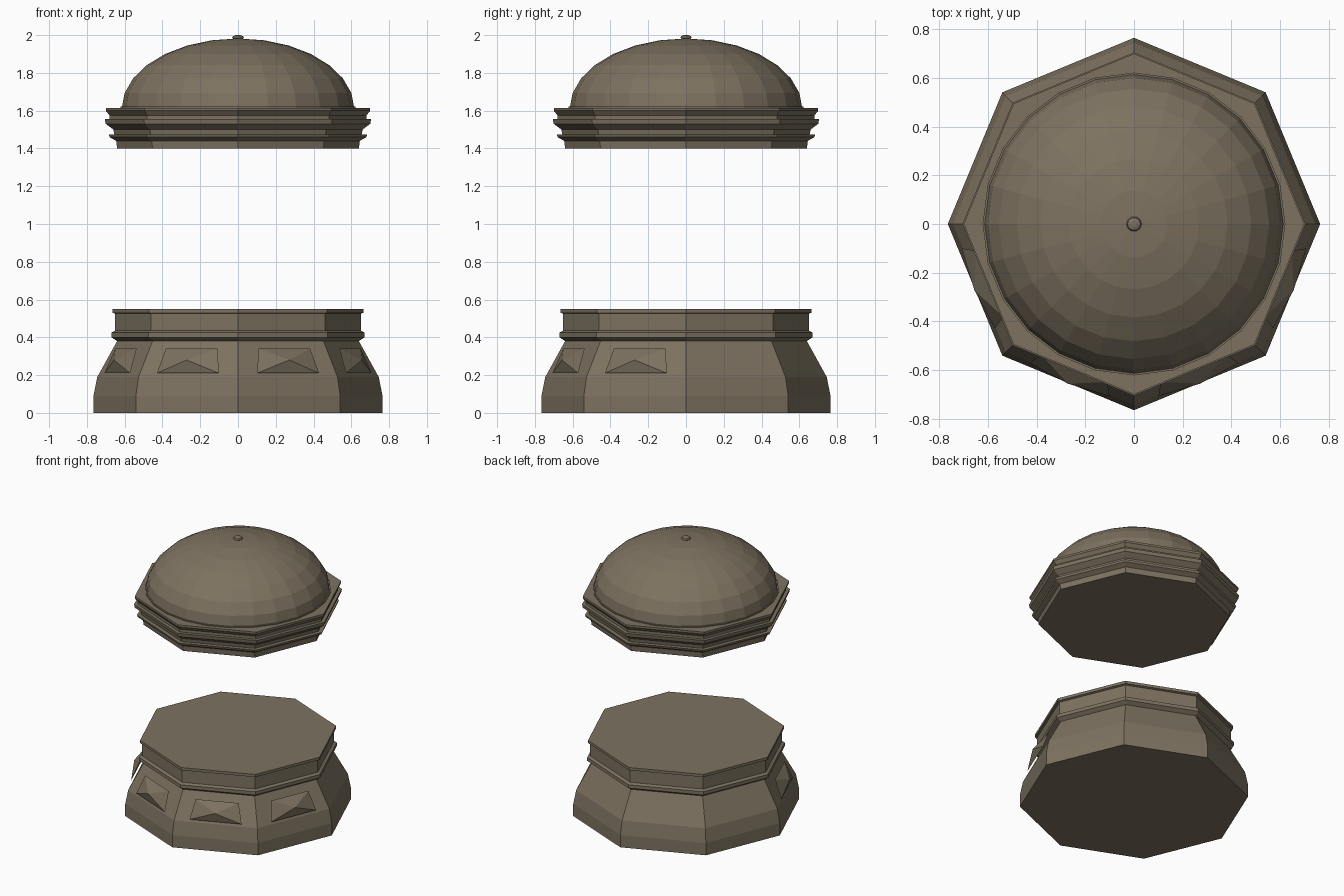
import bpy, bmesh, math
from mathutils import Matrix, Vector

cube = bpy.data.objects.get("Cube")
if cube:
    bpy.data.objects.remove(cube, do_unlink=True)

stone = bpy.data.materials.new("weathered brown stone")
stone.use_nodes = True
COLOR = (0.205, 0.168, 0.117, 1)
stone.diffuse_color = COLOR
stone.node_tree.nodes["Principled BSDF"].inputs["Base Color"].default_value = COLOR


def finish(name, bm):
    mesh = bpy.data.meshes.new(name)
    bm.to_mesh(mesh)
    bm.free()
    mesh.materials.append(stone)
    obj = bpy.data.objects.new(name, mesh)
    bpy.context.collection.objects.link(obj)
    return obj


def lathe(name, profile, sides):
    """Stack rings of (radius, height) and cap both ends."""
    bm = bmesh.new()
    rings = []
    for r, z in profile:
        rings.append([bm.verts.new((r * math.cos(math.tau * i / sides),
                                    r * math.sin(math.tau * i / sides), z))
                      for i in range(sides)])
    for low, high in zip(rings, rings[1:]):
        for i in range(sides):
            j = (i + 1) % sides
            bm.faces.new((low[i], low[j], high[j], high[i]))
    bm.faces.new(rings[0][::-1])
    bm.faces.new(rings[-1])
    return finish(name, bm)


# Flared octagonal base with its upper mouldings
lathe("base", [(0.765, 0), (0.765, 0.09), (0.745, 0.19), (0.64, 0.38),
               (0.67, 0.40), (0.67, 0.425), (0.65, 0.435), (0.65, 0.525),
               (0.665, 0.53), (0.665, 0.55)], 8)

# Stepped octagonal cornice under the dome
lathe("cornice", [(0.64, 1.40), (0.645, 1.44), (0.68, 1.46), (0.685, 1.475),
                  (0.655, 1.475), (0.66, 1.50), (0.70, 1.53), (0.705, 1.555),
                  (0.68, 1.555), (0.68, 1.575), (0.70, 1.60), (0.70, 1.615)], 8)

# Faceted dome on a thin round ring
ROWS = 7
lathe("dome_ring", [(0.622, 1.61), (0.622, 1.622)], 24)
lathe("dome", [(0.615 * math.cos(a) + 0.001, 1.61 + 0.372 * math.sin(a))
               for a in (math.pi / 2 * k / ROWS for k in range(ROWS + 1))], 24)
lathe("finial", [(0.02, 1.975), (0.031, 1.985), (0.027, 1.995), (0.012, 2.0)], 10)

# Thin pointed panels on the four front-facing sides
for n in range(4):
    bm = bmesh.new()
    corners = [bm.verts.new(p) for p in ((0.692, -0.178, 0.21), (0.692, 0.178, 0.21),
                                         (0.642, 0.147, 0.34), (0.642, -0.147, 0.34))]
    apex = bm.verts.new((0.71, 0, 0.28))
    for i in range(4):
        bm.faces.new((corners[i], corners[(i + 1) % 4], apex))
    bm.transform(Matrix.Rotation(math.radians(-22.5 - 45 * n), 4, "Z"))
    finish(f"pointed_panel_{n + 1}", bm)
